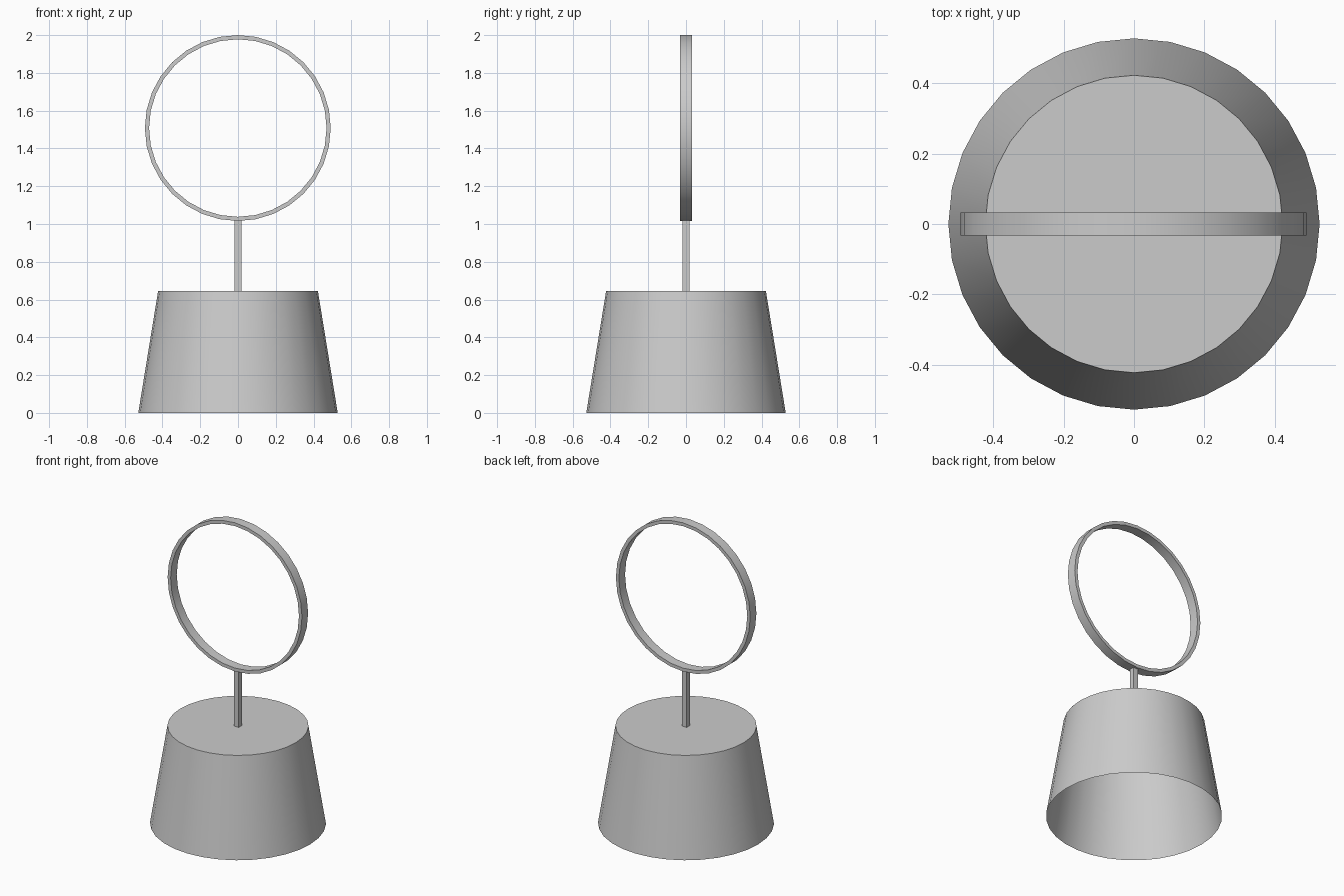
import bpy, bmesh
from math import sin, cos, tau, radians

if "Cube" in bpy.data.objects:
    bpy.data.objects.remove(bpy.data.objects["Cube"])

SIDES = 32


def make_object(name, bm, smooth=False):
    bmesh.ops.recalc_face_normals(bm, faces=bm.faces)
    mesh = bpy.data.meshes.new(name)
    bm.to_mesh(mesh)
    bm.free()
    obj = bpy.data.objects.new(name, mesh)
    bpy.context.collection.objects.link(obj)
    if smooth:
        bpy.ops.object.select_all(action='DESELECT')
        obj.select_set(True)
        bpy.context.view_layer.objects.active = obj
        bpy.ops.object.shade_smooth_by_angle(angle=radians(30))
    return obj


# Tapered base: closed top, open underneath
bm = bmesh.new()
low, high = ([bm.verts.new((r * cos(tau * i / SIDES), r * sin(tau * i / SIDES), z))
              for i in range(SIDES)] for r, z in ((0.528, 0), (0.423, 0.645)))
for i in range(SIDES):
    j = (i + 1) % SIDES
    bm.faces.new((low[i], low[j], high[j], high[i]))
bm.faces.new(high)
base = make_object("base", bm)
# The wall is smooth; the rim and flat top stay crisp
bpy.context.view_layer.objects.active = base
base.select_set(True)
bpy.ops.object.shade_smooth_by_angle(angle=radians(30))

# Square post
bm = bmesh.new()
bmesh.ops.create_cube(bm, size=1)
for v in bm.verts:
    v.co.x *= 0.036
    v.co.y *= 0.036
    v.co.z = 0.645 if v.co.z < 0 else 1.025
make_object("post", bm)

# Upright flat-band ring with a rectangular section
bm = bmesh.new()
section = ((0.492, -0.032), (0.492, 0.032), (0.470, 0.032), (0.470, -0.032))
loops = [[bm.verts.new((r * cos(tau * i / SIDES) - 0.001, y, 1.508 + r * sin(tau * i / SIDES)))
          for r, y in section] for i in range(SIDES)]
for i in range(SIDES):
    a, b = loops[i], loops[(i + 1) % SIDES]
    for k in range(4):
        m = (k + 1) % 4
        bm.faces.new((a[k], a[m], b[m], b[k]))
make_object("ring", bm, smooth=True)
